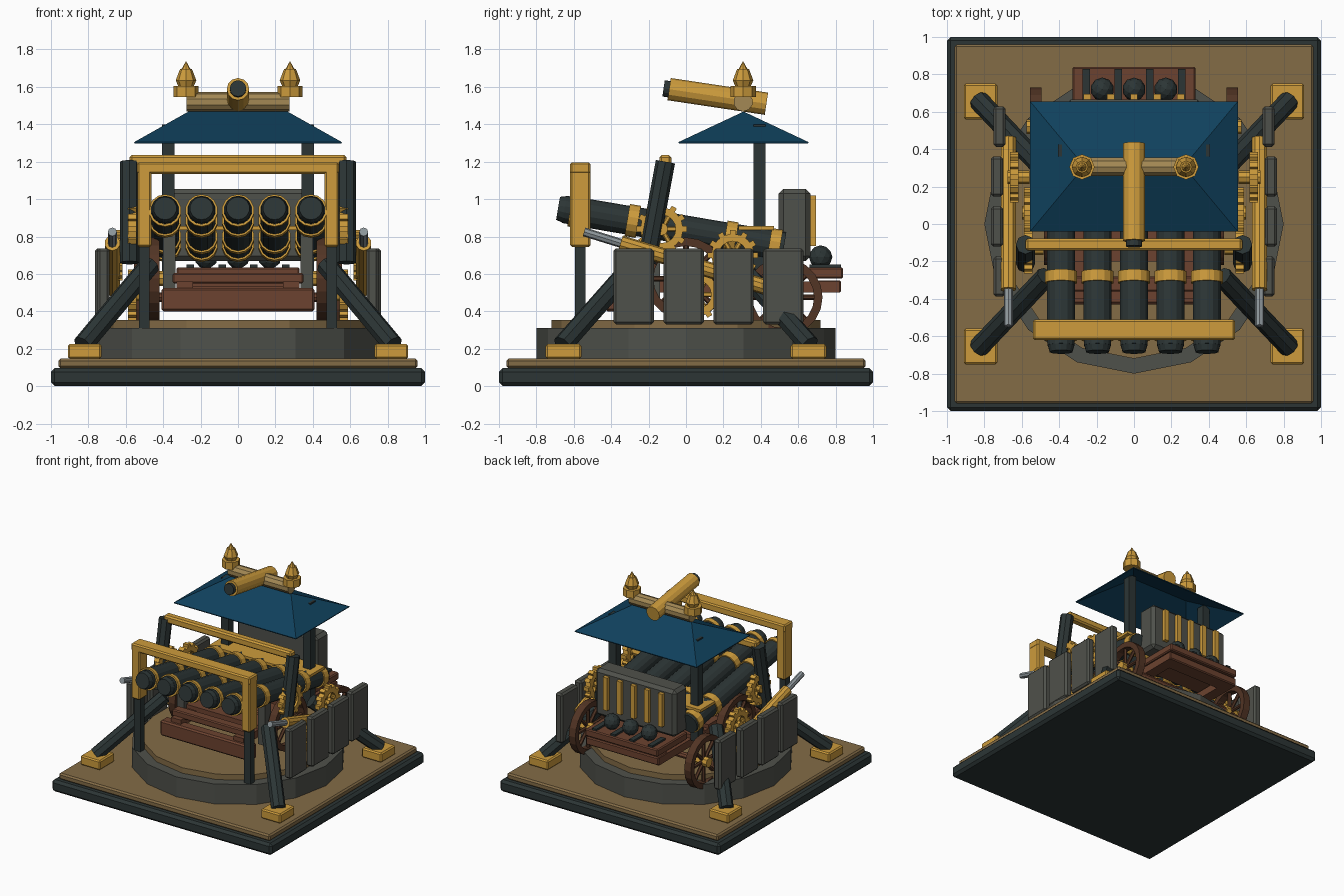
import bpy, bmesh, math
from mathutils import Vector, Matrix

old = bpy.data.objects.get("Cube")
if old:
    bpy.data.objects.remove(old)


def material(name, color):
    m = bpy.data.materials.new(name)
    m.use_nodes = True
    m.diffuse_color = (*color, 1)
    m.node_tree.nodes["Principled BSDF"].inputs["Base Color"].default_value = (*color, 1)
    return m


IRON = material("dark iron", (0.025, 0.036, 0.036))
GOLD = material("brass", (0.61, 0.33, 0.045))
TAN = material("tan wood", (0.23, 0.15, 0.062))
STONE = material("grey stone", (0.078, 0.082, 0.070))
WOOD = material("red brown wood", (0.15, 0.055, 0.029))
RIM = material("dark wheel wood", (0.085, 0.035, 0.018))
BLUE = material("blue roof", (0.005, 0.053, 0.11))
PALE = material("pale brass", (0.37, 0.25, 0.09))
STEEL = material("steel", (0.27, 0.31, 0.33))


def finish(bm, name, mat):
    bmesh.ops.recalc_face_normals(bm, faces=bm.faces)
    mesh = bpy.data.meshes.new(name)
    bm.to_mesh(mesh)
    bm.free()
    mesh.materials.append(mat)
    ob = bpy.data.objects.new(name, mesh)
    bpy.context.collection.objects.link(ob)
    return ob


def box(name, mat, x, y, z, bevel=0.0):
    """Box from (low, high) ranges on each axis."""
    bm = bmesh.new()
    bmesh.ops.create_cube(bm, size=1)
    for v in bm.verts:
        v.co = [(a + b) / 2 + c * (b - a) for (a, b), c in zip((x, y, z), v.co)]
    if bevel:
        bmesh.ops.bevel(bm, geom=bm.edges[:], offset=bevel, segments=1, affect='EDGES')
    return finish(bm, name, mat)


def tube(name, mat, p, q, r, r2=None, sides=8):
    """Round bar or cone running from p to q."""
    p, q = Vector(p), Vector(q)
    turn = (q - p).to_track_quat('Z', 'Y').to_matrix().to_4x4()
    bm = bmesh.new()
    bmesh.ops.create_cone(bm, cap_ends=True, segments=sides, radius1=r,
                          radius2=r if r2 is None else r2, depth=(q - p).length,
                          matrix=Matrix.Translation((p + q) / 2) @ turn)
    return finish(bm, name, mat)


def ball(name, mat, c, r):
    bm = bmesh.new()
    bmesh.ops.create_icosphere(bm, subdivisions=2, radius=r, matrix=Matrix.Translation(c))
    return finish(bm, name, mat)


def ring(name, mat, c, r_in, r_out, width, n=16, teeth=0):
    """Square-section ring around an axis along x, with optional gear teeth."""
    bm = bmesh.new()
    c, w = Vector(c), width / 2
    corners = ((-w, r_in), (w, r_in), (w, r_out), (-w, r_out))
    vs = [bm.verts.new(c + Vector((a, 0, r))) for a, r in corners]
    edges = [bm.edges.new((vs[i], vs[(i + 1) % 4])) for i in range(4)]
    bmesh.ops.spin(bm, geom=vs + edges, cent=c, axis=(1, 0, 0), angle=math.tau,
                   steps=n, use_duplicate=False)
    bmesh.ops.remove_doubles(bm, verts=bm.verts, dist=0.0005)
    for i in range(teeth):
        m = (Matrix.Translation(c) @ Matrix.Rotation(math.tau * i / teeth, 4, 'X')
             @ Matrix.Translation((0, 0, r_out)) @ Matrix.Diagonal((width, 0.03, 0.04, 1)))
        bmesh.ops.create_cube(bm, size=1, matrix=m)
    return finish(bm, name, mat)


def spokes(name, mat, c, r, count, thick):
    for i in range(count):
        a = math.tau * i / count
        tube(name, mat, c, Vector(c) + Vector((0, math.cos(a), math.sin(a))) * r, thick, sides=6)


# Plinth and turntable
box("plinth", IRON, (-1, 1), (-1, 1), (0, 0.097), 0.02)
box("deck", TAN, (-0.96, 0.96), (-0.96, 0.96), (0.095, 0.147), 0.012)
tube("stone_drum", STONE, (0, 0, 0.145), (0, 0, 0.31), 0.8, sides=16)
tube("turntable", TAN, (0, 0, 0.31), (0, 0, 0.355), 0.72, sides=16)

# Corner feet and sloping struts
for sx in (-1, 1):
    for sy in (-1, 1):
        fx = sorted((sx * 0.73, sx * 0.91))
        fy = sorted((sy * 0.56, sy * 0.75))
        box("foot", GOLD, fx, fy, (0.147, 0.225), 0.01)
        tube("strut", IRON, (sx * 0.83, sy * 0.66, 0.22), (sx * 0.47, sy * 0.28, 0.65), 0.055)

# Barrels with muzzles and bands, all along one tilted axis
MUZZLE = Vector((0, -0.62, 0.94))
AXIS = Vector((0, math.cos(0.168), -math.sin(0.168)))
for i in range(5):
    start = MUZZLE + Vector(((i - 2) * 0.195, 0, 0))

    def barrel_part(name, mat, a, b, r, r2=None):
        tube(name, mat, start + AXIS * a, start + AXIS * b, r, r2, sides=14)

    barrel_part("barrel", IRON, 0, 1.16, 0.077)
    barrel_part("muzzle", IRON, -0.03, 0.02, 0.074)
    barrel_part("muzzle_tip", IRON, -0.065, -0.03, 0.062, 0.072)
    for at, length in ((0.0, 0.035), (0.31, 0.06), (0.84, 0.06), (1.08, 0.06)):
        barrel_part("barrel_band", GOLD, at, at + length, 0.087)

# Front support frame
for s in (-1, 1):
    box("frame_post", IRON, (s * 0.5 - 0.028, s * 0.5 + 0.028), (-0.593, -0.537), (0.31, 0.76))
    box("frame_side", GOLD, (s * 0.5 - 0.038, s * 0.5 + 0.038), (-0.62, -0.51), (0.745, 1.195), 0.01)
box("frame_top", GOLD, (-0.54, 0.54), (-0.62, -0.51), (1.135, 1.197), 0.01)

# Leaning middle frame
for s in (-1, 1):
    tube("leaning_post", IRON, (s * 0.58, -0.21, 0.66), (s * 0.58, -0.11, 1.2), 0.052)
box("leaning_crossbar", GOLD, (-0.58, 0.58), (-0.143, -0.078), (1.172, 1.235), 0.012)

# Carriage
box("front_beam", WOOD, (-0.41, 0.41), (-0.43, -0.34), (0.4, 0.525), 0.012)
box("cross_beam", WOOD, (-0.35, 0.35), (-0.36, -0.28), (0.55, 0.605), 0.008)
for s in (-1, 1):
    box("side_rail", WOOD, sorted((s * 0.24, s * 0.33)), (-0.4, 0.82), (0.5, 0.56))
    box("carriage_upright", STONE, sorted((s * 0.335, s * 0.4)), (-0.22, -0.14), (0.45, 0.84))
for y in (-0.12, 0.1, 0.32):
    box("bed_plank", WOOD, (-0.33, 0.33), (y - 0.08, y + 0.08), (0.53, 0.59))
box("rear_beam", WOOD, (-0.33, 0.33), (0.7, 0.83), (0.5, 0.565), 0.008)
box("shot_tray", WOOD, (-0.33, 0.33), (0.45, 0.84), (0.575, 0.635), 0.008)

# Shot and rails on the rear tray
for i in range(3):
    ball("shot", IRON, ((i - 1) * 0.17, 0.72, 0.69), 0.063)
for i in range(4):
    x = (i - 1.5) * 0.17
    box("tray_rail", IRON, (x - 0.02, x + 0.02), (0.66, 0.83), (0.632, 0.65))

# Wheels
for s in (-1, 1):
    for label, x, y, z, r in (("front", 0.45, 0, 0.575, 0.22), ("rear", 0.525, 0.52, 0.475, 0.21)):
        c = (s * x, y, z)
        ring(label + "_wheel_rim", RIM, c, r - 0.045, r, 0.06, 20)
        spokes(label + "_wheel_spoke", RIM, c, r - 0.03, 8, 0.015)
        tube(label + "_wheel_hub", GOLD, (s * (x - 0.05), y, z), (s * (x + 0.05), y, z), 0.04)
for y, z in ((0, 0.575), (0.52, 0.475)):
    tube("axle", WOOD, (-0.5, y, z), (0.5, y, z), 0.025)

# Gears, recoil cylinders and shield plates on both flanks
for s in (-1, 1):
    for x, y, z in ((0.565, -0.13, 0.84), (0.64, 0.25, 0.7), (0.565, 0.06, 0.49)):
        ring("gear", GOLD, (s * x, y, z), 0.075, 0.115, 0.045, 16, 12)
        spokes("gear_spoke", GOLD, (s * x, y, z), 0.09, 6, 0.014)
        tube("gear_hub", GOLD, (s * (x - 0.08), y, z), (s * (x + 0.035), y, z), 0.035)
    tube("recoil_cylinder", GOLD, (s * 0.672, -0.35, 0.765), (s * 0.672, 0.46, 0.52), 0.042, sides=10)
    tube("recoil_rod", STEEL, (s * 0.672, -0.545, 0.825), (s * 0.672, -0.33, 0.758), 0.024)
    for i in range(4):
        y = -0.28 + i * 0.267
        x = 0.722 if i in (0, 3) else 0.735
        box("shield_plate", STONE, sorted((s * (x - 0.035), s * (x + 0.03))),
            (y - 0.108, y + 0.108), (0.33, 0.737), 0.014)

# Rear boiler box with bars
box("rear_box", STONE, (-0.365, 0.365), (0.495, 0.665), (0.67, 1.055), 0.025)
for i in range(5):
    x = (i - 2) * 0.125
    box("rear_bar", GOLD, (x - 0.02, x + 0.02), (0.66, 0.695), (0.75, 1.02))
box("breech_strap", GOLD, (-0.46, 0.46), (0.28, 0.47), (0.835, 0.857))

# Roof on two posts
for s in (-1, 1):
    box("roof_post", IRON, (s * 0.372 - 0.033, s * 0.372 + 0.033), (0.36, 0.425), (0.56, 1.4))
bm = bmesh.new()
eaves = [bm.verts.new((x, y, 1.305)) for x, y in ((-0.555, -0.04), (0.555, -0.04), (0.555, 0.655), (-0.555, 0.655))]
ridge = [bm.verts.new((x, 0.308, 1.468)) for x in (-0.265, 0.265)]
bm.faces.new((eaves[0], eaves[1], ridge[1], ridge[0]))
bm.faces.new((eaves[2], eaves[3], ridge[0], ridge[1]))
bm.faces.new((eaves[1], eaves[2], ridge[1]))
bm.faces.new((eaves[3], eaves[0], ridge[0]))
roof = finish(bm, "roof", BLUE)
shell = roof.modifiers.new("thickness", 'SOLIDIFY')
shell.thickness = 0.008

# Ridge beam, spotting scope and finials
tube("ridge_beam", PALE, (-0.275, 0.305, 1.52), (0.275, 0.305, 1.52), 0.052, sides=10)
tube("scope", GOLD, (0, -0.09, 1.588), (0, 0.43, 1.51), 0.06, sides=12)
tube("scope_lens", IRON, (0, -0.12, 1.592), (0, -0.08, 1.586), 0.044, sides=12)
for s in (-1, 1):
    for z1, z2, r1, r2 in ((1.545, 1.605, 0.068, 0.068), (1.605, 1.635, 0.042, 0.055),
                           (1.635, 1.695, 0.055, 0.032), (1.695, 1.735, 0.024, 0.002)):
        tube("finial", GOLD, (s * 0.278, 0.305, z1), (s * 0.278, 0.305, z2), r1, r2)
